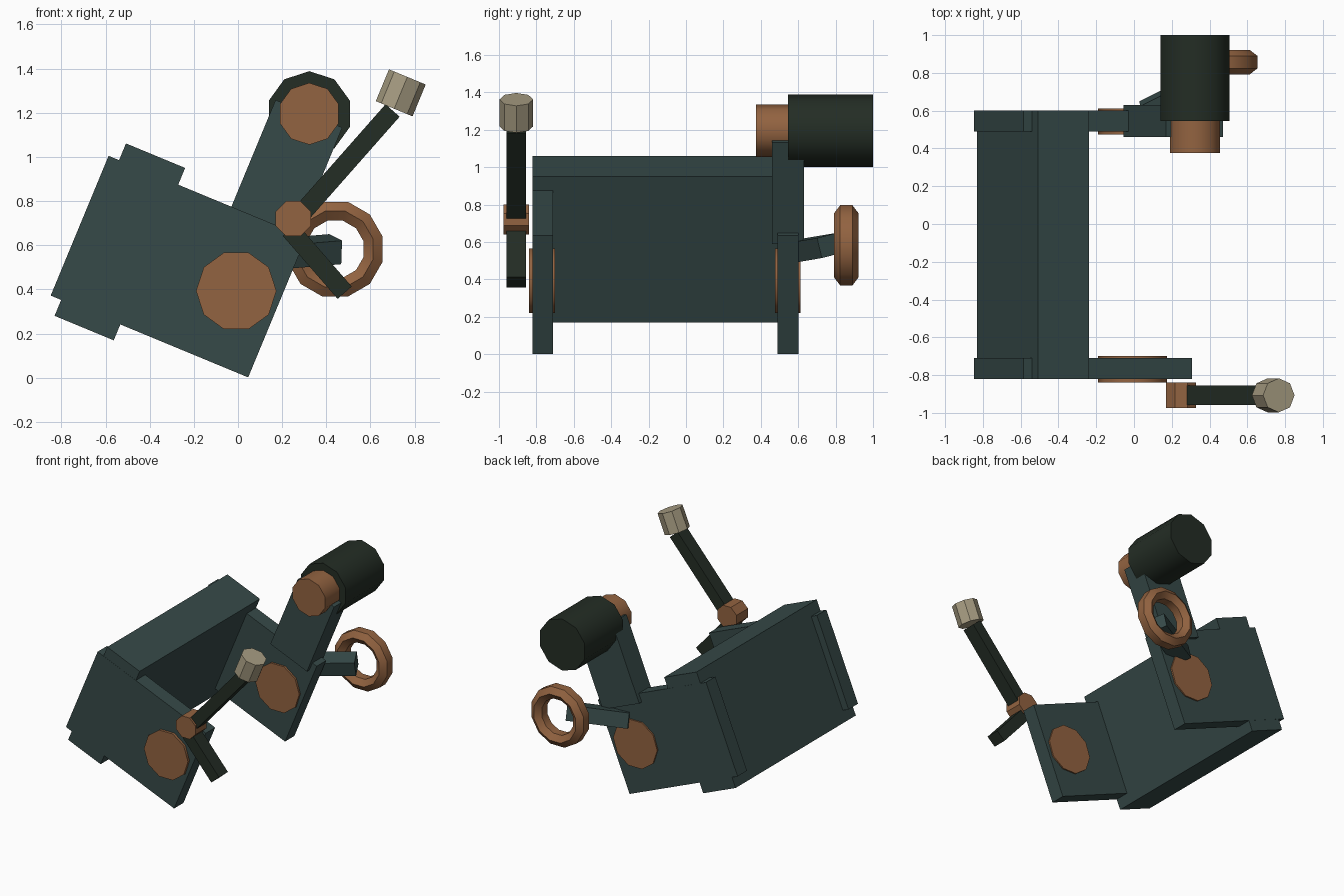
import bpy, bmesh, math
from mathutils import Vector, Matrix

cube = bpy.data.objects.get("Cube")
if cube:
    bpy.data.objects.remove(cube, do_unlink=True)

TILT = math.radians(22.5)


def material(name, rgb):
    m = bpy.data.materials.new(name)
    m.use_nodes = True
    col = (*rgb, 1)
    m.diffuse_color = col
    bsdf = next(n for n in m.node_tree.nodes if n.type == 'BSDF_PRINCIPLED')
    bsdf.inputs["Base Color"].default_value = col
    return m


TEAL = material("dark_teal", (0.037, 0.068, 0.065))
COPPER = material("copper", (0.29, 0.125, 0.052))
DARK = material("dark_green", (0.017, 0.026, 0.018))
BEIGE = material("beige", (0.38, 0.33, 0.22))


def finish(name, bm, mat, smooth=0):
    bmesh.ops.recalc_face_normals(bm, faces=bm.faces)
    mesh = bpy.data.meshes.new(name)
    bm.to_mesh(mesh)
    bm.free()
    mesh.materials.append(mat)
    obj = bpy.data.objects.new(name, mesh)
    bpy.context.collection.objects.link(obj)
    if smooth:
        bpy.ops.object.select_all(action='DESELECT')
        obj.select_set(True)
        bpy.context.view_layer.objects.active = obj
        bpy.ops.object.shade_smooth_by_angle(angle=math.radians(smooth))
    return obj


def tilted_box(name, x, z, length, height, y0, y1, mat=TEAL):
    """Box leaning back about the y axis, centred on (x, z)."""
    bm = bmesh.new()
    mtx = (Matrix.Translation((x, (y0 + y1) / 2, z)) @ Matrix.Rotation(TILT, 4, 'Y')
           @ Matrix.Diagonal((length, y1 - y0, height, 1)))
    bmesh.ops.create_cube(bm, size=1, matrix=mtx)
    return finish(name, bm, mat)


def polygon(n, radius, phase=0):
    return [(radius * math.cos(2 * math.pi * i / n + phase),
             radius * math.sin(2 * math.pi * i / n + phase)) for i in range(n)]


def rectangle(w, h):
    return [(-w / 2, -h / 2), (w / 2, -h / 2), (w / 2, h / 2), (-w / 2, h / 2)]


def sweep(name, section, start, end, mat, up=(0, 0, 1), roll=0, smooth=0):
    """Straight extrusion of a flat section from start to end."""
    start, end = Vector(start), Vector(end)
    d = (end - start).normalized()
    side = d.cross(Vector(up)).normalized()
    side = Matrix.Rotation(roll, 3, d) @ side
    top = side.cross(d)
    bm = bmesh.new()
    a, b = [[bm.verts.new(p + side * u + top * v) for u, v in section]
            for p in (start, end)]
    n = len(section)
    for i in range(n):
        j = (i + 1) % n
        bm.faces.new((a[i], a[j], b[j], b[i]))
    bm.faces.new(a)
    bm.faces.new(b)
    return finish(name, bm, mat, smooth)


# Tilted frame: back slab and two side plates
tilted_box("back_slab", -0.535, 0.615, 0.29, 0.845, -0.82, 0.60)
for name, y0, y1 in (("right_side_plate", -0.821, -0.71), ("left_side_plate", 0.49, 0.601)):
    tilted_box(name, -0.27, 0.503, 0.968, 0.685, y0, y1)

# Pivot discs on both plates
for name, y0, y1 in (("front_pivot", -0.84, -0.70), ("rear_pivot", 0.475, 0.612)):
    sweep(name, polygon(10, 0.182), (-0.008, y0, 0.393), (-0.008, y1, 0.393), COPPER, smooth=40)

# Rear arm with drum and hub
tilted_box("rear_arm", 0.209, 0.924, 0.327, 0.587, 0.46, 0.63)
for name, r, y0, y1, mat in (("drum", 0.193, 0.545, 1.0, DARK), ("drum_hub", 0.14, 0.375, 0.56, COPPER)):
    sweep(name, polygon(10, r, math.pi / 2), (0.323, y0, 1.195), (0.323, y1, 1.195), mat, smooth=40)

# Handwheel stem
sweep("wheel_stem", rectangle(0.13, 0.11), (0.06, 0.58, 0.55), (0.44, 0.77, 0.582),
      TEAL, roll=math.radians(13))

# Handwheel: flattened hexagonal section turned around the y axis
SEGS = 12
bm = bmesh.new()
rings = []
for i in range(SEGS):
    a = 2 * math.pi * (i + 0.5) / SEGS
    ring = []
    for u, v in polygon(6, 1, math.pi / 6):
        r = 0.178 + 0.051 * u
        ring.append(bm.verts.new((0.44 + r * math.cos(a), 0.857 + 0.065 * v,
                                  0.582 + r * math.sin(a))))
    rings.append(ring)
for i in range(SEGS):
    p, q = rings[i], rings[(i + 1) % SEGS]
    for k in range(6):
        m = (k + 1) % 6
        bm.faces.new((p[k], p[m], q[m], q[k]))
finish("handwheel", bm, COPPER, smooth=35)

# Crank lever: hub, two bars and grip
HUB = (0.25, -0.907, 0.72)
sweep("lever_hub", polygon(8, 0.086, math.pi / 8), (HUB[0], -0.975, HUB[2]),
      (HUB[0], -0.84, HUB[2]), COPPER)
for name, tip in (("long_lever_bar", (0.70, -0.907, 1.21)), ("short_lever_bar", (0.483, -0.907, 0.385))):
    start = (0.25, -0.907, 0.70) if tip[2] > 1 else (0.235, -0.907, 0.67)
    sweep(name, rectangle(0.105, 0.085), start, tip, DARK)
axis = Vector((math.sin(TILT), 0, math.cos(TILT))) * 0.078
mid = Vector((0.737, -0.907, 1.29))
sweep("lever_grip", polygon(8, 0.09), mid - axis, mid + axis, BEIGE, up=(1, 0, 0))
